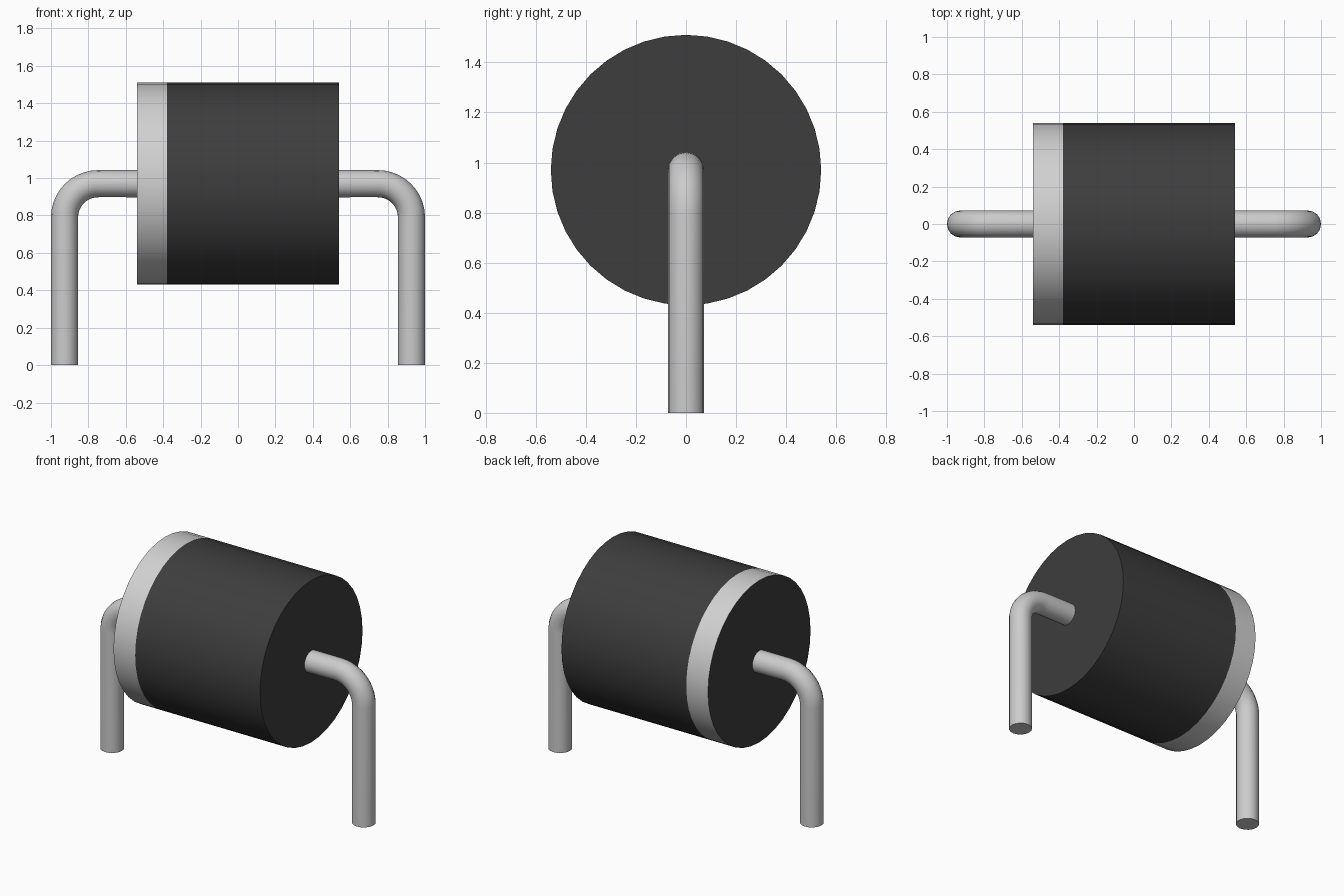
import bpy, bmesh, math
from mathutils import Matrix

cube = bpy.data.objects.get("Cube")
if cube:
    bpy.data.objects.remove(cube, do_unlink=True)


def material(name, rgb):
    m = bpy.data.materials.new(name)
    m.use_nodes = True
    col = (*rgb, 1.0)
    m.diffuse_color = col
    bsdf = next(n for n in m.node_tree.nodes if n.type == 'BSDF_PRINCIPLED')
    bsdf.inputs["Base Color"].default_value = col
    return m


def activate(ob):
    bpy.ops.object.select_all(action='DESELECT')
    ob.select_set(True)
    bpy.context.view_layer.objects.active = ob


def smooth(ob):
    activate(ob)
    bpy.ops.object.shade_smooth_by_angle(angle=math.radians(35))


black = material("black_plastic", (0.047, 0.047, 0.047))
silver = material("silver_band", (0.64, 0.64, 0.64))
metal = material("lead_metal", (0.6, 0.6, 0.6))

AXIS_Z = 0.97      # height of the body axis
BODY_R = 0.54      # body radius and half length
BAND_X = -0.38     # inner edge of the painted band
LEAD_R = 0.0725
LEAD_X = 1.0 - LEAD_R
BEND_R = 0.18      # centreline radius of the lead bend

# Cylindrical body lying along x, with a painted band at one end
bm = bmesh.new()
bmesh.ops.create_cone(bm, cap_ends=True, segments=40, radius1=BODY_R, radius2=BODY_R,
                      depth=2 * BODY_R, matrix=Matrix.Rotation(math.pi / 2, 4, 'Y'))
bmesh.ops.bisect_plane(bm, geom=bm.verts[:] + bm.edges[:] + bm.faces[:],
                       plane_co=(BAND_X, 0, 0), plane_no=(1, 0, 0))
bm.normal_update()
for f in bm.faces:
    on_side = abs(f.normal.x) < 0.5
    f.material_index = int(on_side and f.calc_center_median().x < BAND_X)
mesh = bpy.data.meshes.new("body")
bm.to_mesh(mesh)
bm.free()
mesh.materials.append(black)
mesh.materials.append(silver)
body = bpy.data.objects.new("body", mesh)
body.location.z = AXIS_Z
bpy.context.collection.objects.link(body)
smooth(body)


# Bent wire lead: out of the body end, round the bend, down to the ground
def lead(name, side):
    steps = 10
    pts = [(BODY_R - 0.02, AXIS_Z)]
    for i in range(steps + 1):
        a = math.pi / 2 * (1 - i / steps)
        pts.append((LEAD_X - BEND_R + BEND_R * math.cos(a),
                    AXIS_Z - BEND_R + BEND_R * math.sin(a)))
    pts.append((LEAD_X, 0.0))
    cu = bpy.data.curves.new(name, 'CURVE')
    cu.dimensions = '3D'
    cu.bevel_depth = LEAD_R
    cu.bevel_resolution = 6
    cu.use_fill_caps = True
    sp = cu.splines.new('POLY')
    sp.points.add(len(pts) - 1)
    for p, (x, z) in zip(sp.points, pts):
        p.co = (side * x, 0, z, 1)
    cu.materials.append(metal)
    ob = bpy.data.objects.new(name, cu)
    bpy.context.collection.objects.link(ob)
    activate(ob)
    bpy.ops.object.convert(target='MESH')
    smooth(bpy.context.view_layer.objects.active)


lead("left_lead", 1)
lead("right_lead", -1)
